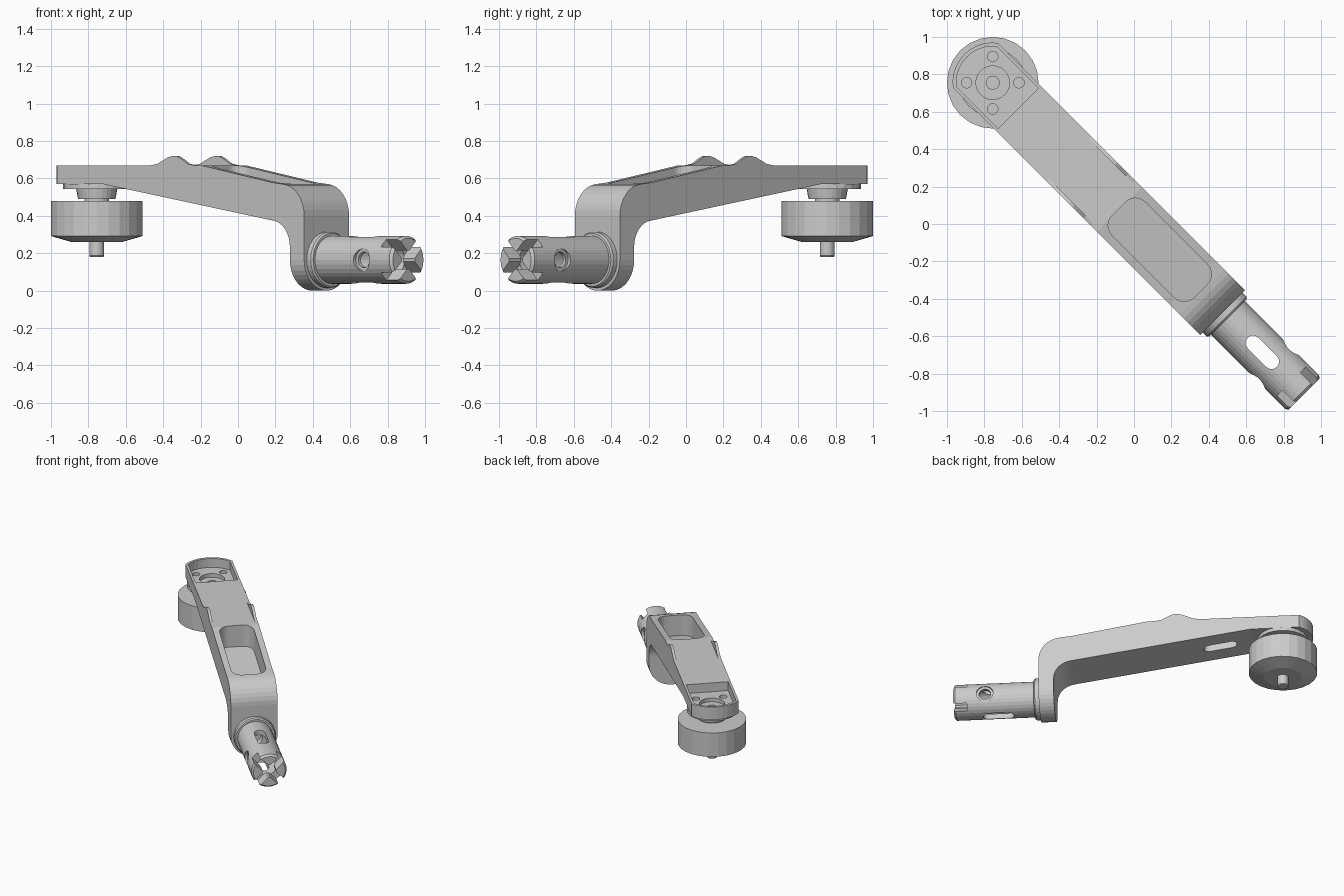
import bpy, bmesh
from math import sin, cos, pi, radians, asin
from mathutils import Matrix, Vector

if "Cube" in bpy.data.objects:
    bpy.data.objects.remove(bpy.data.objects["Cube"])

# Built along local x (length), y (width), z (up); turned onto the diagonal at the end
MX = -1.068      # motor axis along the length
TZ = 0.165       # tube axis height
W = 0.17         # arm half width
parts = []


def make(name, bm):
    bmesh.ops.remove_doubles(bm, verts=bm.verts, dist=1e-5)
    bmesh.ops.recalc_face_normals(bm, faces=bm.faces)
    me = bpy.data.meshes.new(name)
    bm.to_mesh(me)
    bm.free()
    ob = bpy.data.objects.new(name, me)
    bpy.context.collection.objects.link(ob)
    return ob


def prism(name, pts, axis, lo, hi):
    """Extrude a 2D outline along an axis; lo/hi may be functions of the first coordinate."""
    place = {'x': lambda a, b, t: (t, a, b), 'y': lambda a, b, t: (a, t, b),
             'z': lambda a, b, t: (a, b, t)}[axis]
    bm = bmesh.new()
    rings = []
    for lim in (lo, hi):
        f = lim if callable(lim) else (lambda a, k=lim: k)
        rings.append([bm.verts.new(place(a, b, f(a))) for a, b in pts])
    n = len(pts)
    bm.faces.new(rings[0][::-1])
    bm.faces.new(rings[1])
    for i in range(n):
        j = (i + 1) % n
        bm.faces.new((rings[0][i], rings[0][j], rings[1][j], rings[1][i]))
    return make(name, bm)


def lathe(name, prof, seg, mat, closed=False):
    """Spin (radius, height) points around z, then place with mat."""
    bm = bmesh.new()
    vs = [bm.verts.new((r, 0, z)) for r, z in prof]
    es = [bm.edges.new((vs[i], vs[i + 1])) for i in range(len(vs) - 1)]
    if closed:
        es.append(bm.edges.new((vs[-1], vs[0])))
    bmesh.ops.spin(bm, geom=vs + es, cent=(0, 0, 0), axis=(0, 0, 1),
                   angle=2 * pi, steps=seg, use_merge=True)
    bmesh.ops.transform(bm, matrix=mat, verts=bm.verts)
    return make(name, bm)


def boolean(ob, cutter, op='DIFFERENCE'):
    m = ob.modifiers.new('cut', 'BOOLEAN')
    m.operation, m.object, m.solver = op, cutter, 'EXACT'
    bpy.context.view_layer.objects.active = ob
    bpy.ops.object.modifier_apply(modifier=m.name)
    bpy.data.objects.remove(cutter)


def arc(cx, cy, r, a0, a1, n=8, ry=None):
    ry = ry or r
    return [(cx + r * cos(radians(a0 + (a1 - a0) * i / n)),
             cy + ry * sin(radians(a0 + (a1 - a0) * i / n))) for i in range(n + 1)]


def rounded(x0, x1, y0, y1, r):
    return (arc(x1 - r, y1 - r, r, 0, 90, 6) + arc(x0 + r, y1 - r, r, 90, 180, 6) +
            arc(x0 + r, y0 + r, r, 180, 270, 6) + arc(x1 - r, y0 + r, r, 270, 360, 6))


def end_plan(r, w, x1):
    """Arm plan: rounded at the motor, straight sides, square at x1."""
    a = asin(w / r) * 180 / pi
    return arc(MX, 0, r, 180 - a, 180 + a, 10) + [(x1, -w), (x1, w)]


def circle(cx, cy, r, n=24):
    return arc(cx, cy, r, 0, 360 - 360 / n, n - 1)


def underside(x):
    return 0.57 - 0.153 * (x + 0.85)


# Arm: side profile trimmed by its plan outline and the round lower end
side = ([(-1.3, 0.67), (-0.11, 0.67), (0.43, 0.578)] + arc(0.50, 0.40, 0.17, 85, 0, 8) +
        [(0.67, -0.01), (0.562, -0.01)] + arc(0.422, 0.235, 0.14, 0, 82, 8) +
        [(-0.85, 0.57), (-1.3, 0.57)])
arm = prism('arm', side, 'y', -W - 0.02, W + 0.02)
boolean(arm, prism('plan', end_plan(0.215, W, 0.9), 'z', -0.2, 0.9), 'INTERSECT')
boolean(arm, prism('front', arc(0, TZ, W, 180, 360, 18, TZ) + [(W, 0.9), (-W, 0.9)],
                   'x', -1.5, 1), 'INTERSECT')
# Pocket in the top, motor recess, underside slot, motor holes
boolean(arm, prism('pocket', rounded(-0.115, 0.505, -0.125, 0.125, 0.075), 'z',
                   lambda x: underside(x) + 0.045, 0.9))
boolean(arm, prism('recess', end_plan(0.195, 0.152, -0.875), 'z', 0.60, 0.9))
boolean(arm, prism('slot', rounded(-0.74, -0.5, -0.042, 0.042, 0.0415), 'z',
                   0.3, lambda x: underside(x) + 0.08))
boolean(arm, prism('bore', circle(MX, 0, 0.09), 'z', 0.5, 0.9))
for k in range(4):
    a = pi / 4 + k * pi / 2
    boolean(arm, prism('screw', circle(MX + 0.14 * cos(a), 0.14 * sin(a), 0.028, 16),
                       'z', 0.5, 0.9))
parts.append(arm)

# Small humps on both upper edges
hump = [(-0.50, 0.66), (-0.49, 0.67), (-0.44, 0.678), (-0.36, 0.713), (-0.325, 0.72),
        (-0.295, 0.72), (-0.27, 0.71), (-0.21, 0.678), (-0.16, 0.67), (-0.155, 0.65)]
for s, tag in ((-1, 'left'), (1, 'right')):
    lo, hi = sorted((s * 0.15, s * W))
    parts.append(prism('edge_hump_' + tag, hump, 'y', lo, hi))

# Motor with mounting disc, tapered neck, body and shaft
parts.append(lathe('motor', [
    (0, 0.18), (0.035, 0.18), (0.04, 0.187), (0.04, 0.26), (0.135, 0.26), (0.245, 0.292),
    (0.245, 0.48), (0.065, 0.48), (0.065, 0.49), (0.10, 0.49), (0.11, 0.543),
    (0.18, 0.543), (0.18, 0.571), (0.035, 0.571), (0.035, 0.52), (0, 0.52)],
    24, Matrix.Translation((MX, 0, 0))))

# Tube connector with flange and hollow core
along = Matrix.Translation((0, 0, TZ)) @ Matrix.Rotation(pi / 2, 4, 'Y')
tube = lathe('tube_connector', [
    (0.15, 0.66), (0.15, 0.70), (0.142, 0.71), (0.128, 0.71), (0.128, 1.272), (0.115, 1.287),
    (0.05, 1.287), (0.05, 1.20), (0.09, 1.18), (0.09, 0.72), (0.05, 0.72), (0.05, 0.66)],
    32, along, True)
# Top and bottom slots, countersunk side holes
boolean(tube, prism('slot', rounded(0.86, 1.08, -0.04, 0.04, 0.0395), 'z', -0.2, 0.6))
boolean(tube, prism('hole', circle(1.06, TZ, 0.042), 'y', -0.3, 0.3))
for s in (-1, 1):
    lo, hi = sorted((s * 0.108, s * 0.3))
    boolean(tube, prism('sink', circle(1.06, TZ, 0.06), 'y', lo, hi))
# Diagonal notches leave four claws at the tip
for a in (45, 135):
    pts = [(-0.2, -0.029), (0.2, -0.029), (0.2, 0.029), (-0.2, 0.029)]
    c, s = cos(radians(a)), sin(radians(a))
    boolean(tube, prism('notch', [(p * c - q * s, TZ + p * s + q * c) for p, q in pts],
                        'x', 1.19, 1.4))
parts.append(tube)

# Turn everything onto the diagonal
for ob in parts:
    ob.data.transform(Matrix.Rotation(-pi / 4, 4, 'Z'))
